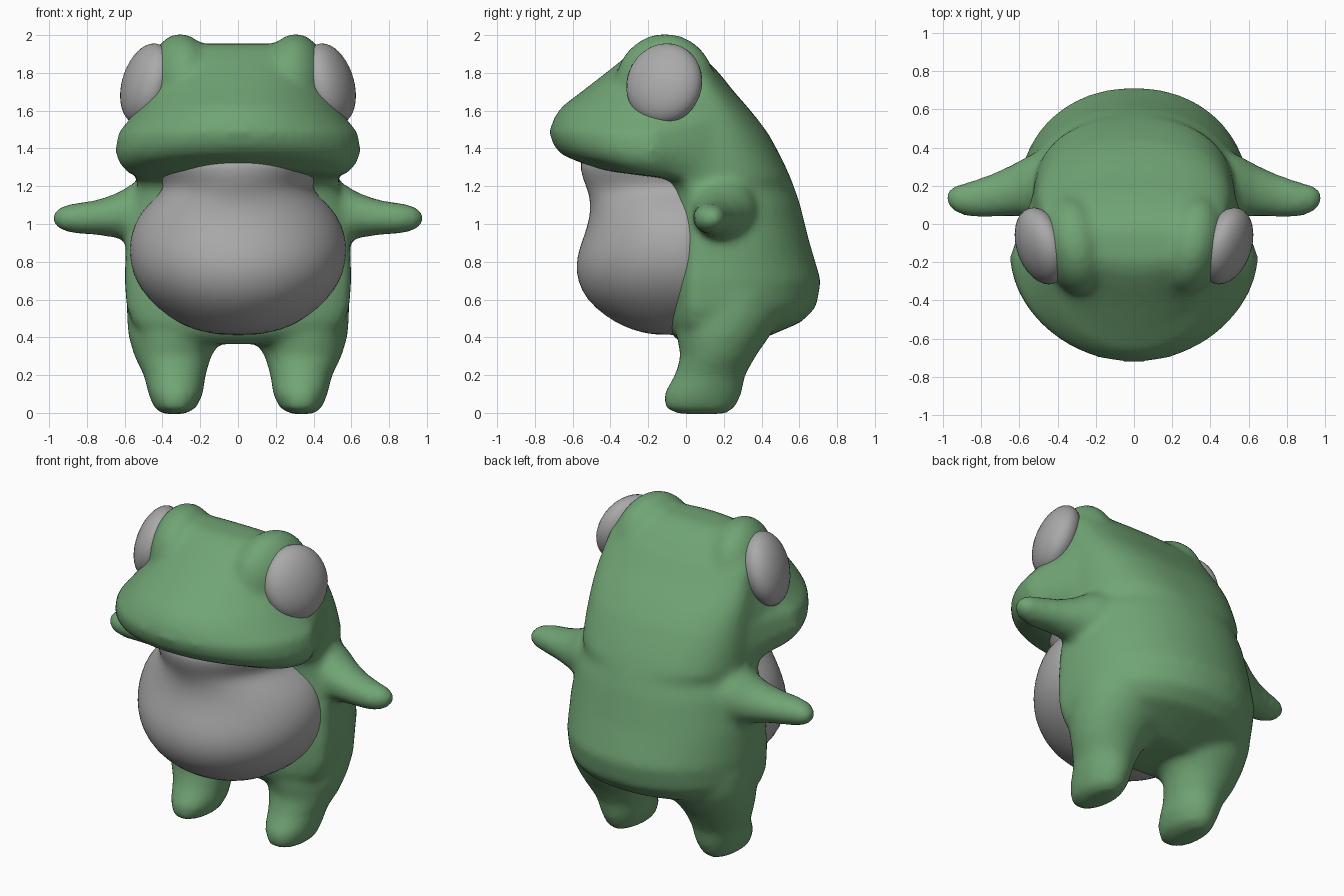
import bpy, bmesh, math
from mathutils import Matrix, Vector


def material(name, rgb):
    m = bpy.data.materials.new(name)
    m.diffuse_color = (*rgb, 1)
    return m


GREEN = material("frog green", (0.165, 0.375, 0.175))
GREY = material("pale grey", (0.40, 0.40, 0.40))


def make_object(name, bm, mat):
    bmesh.ops.recalc_face_normals(bm, faces=bm.faces[:])
    me = bpy.data.meshes.new(name)
    bm.to_mesh(me)
    bm.free()
    me.materials.append(mat)
    for p in me.polygons:
        p.use_smooth = True
    ob = bpy.data.objects.new(name, me)
    bpy.context.collection.objects.link(ob)
    return ob


def loft(bm, rings):
    """Skin a stack of equal-sized point rings and cap both ends."""
    rows = [[bm.verts.new(p) for p in r] for r in rings]
    n = len(rows[0])
    for a, b in zip(rows, rows[1:]):
        for i in range(n):
            j = (i + 1) % n
            bm.faces.new((a[i], a[j], b[j], b[i]))
    bm.faces.new(rows[0])
    bm.faces.new(rows[-1])


def egg_ring(z, yf, yb, w, cf, cb, wb=None, e=2.0, n=48):
    """Horizontal ring: front half-ellipse (half width w) about cf,
    back half superellipse (half width wb, exponent e) about cb."""
    wb = wb or w
    pts = []
    for i in range(n):
        a = 2 * math.pi * (i + 0.5) / n
        c, s = math.cos(a), math.sin(a)
        if s > 0:
            x = wb * math.copysign(abs(c) ** (2 / e), c)
            y = cb + (yb - cb) * s ** (2 / e)
        else:
            x, y = w * c, cf + (cf - yf) * s
        pts.append(Vector((x, y, z)))
    return pts


def ellipsoid(bm, loc, radii, rot=Matrix.Identity(4)):
    bmesh.ops.create_uvsphere(
        bm, u_segments=32, v_segments=20, radius=1,
        matrix=Matrix.Translation(loc) @ rot @ Matrix.Diagonal((*radii, 1)))


# Torso and head: height, front y, back y, front half width,
# front centre, back centre, back half width
BODY = [
    (0.365, -0.02, 0.34, 0.40, 0.08, 0.15, 0.40),
    (0.42, -0.08, 0.47, 0.51, 0.05, 0.15, 0.50),
    (0.48, -0.10, 0.61, 0.56, 0.05, 0.15, 0.56),
    (0.56, -0.10, 0.69, 0.59, 0.05, 0.15, 0.59),
    (0.70, -0.10, 0.715, 0.60, 0.05, 0.15, 0.60),
    (0.90, -0.10, 0.655, 0.595, 0.07, 0.15, 0.595),
    (1.10, -0.10, 0.605, 0.56, 0.08, 0.15, 0.56),
    (1.19, -0.10, 0.575, 0.53, 0.05, 0.12, 0.53),
    (1.24, -0.15, 0.555, 0.53, 0.00, 0.10, 0.53),
    (1.265, -0.47, 0.545, 0.58, -0.13, 0.10, 0.53),
    (1.32, -0.655, 0.52, 0.63, -0.14, 0.10, 0.53),
    (1.38, -0.70, 0.49, 0.655, -0.14, 0.10, 0.53),
    (1.48, -0.725, 0.435, 0.64, -0.14, 0.10, 0.525),
    (1.56, -0.70, 0.375, 0.575, -0.11, 0.10, 0.52),
    (1.62, -0.66, 0.325, 0.54, -0.05, 0.09, 0.515),
    (1.70, -0.555, 0.255, 0.505, 0.02, 0.07, 0.505),
    (1.80, -0.425, 0.175, 0.485, 0.03, 0.04, 0.485),
    (1.88, -0.325, 0.095, 0.45, -0.02, -0.01, 0.45),
    (1.93, -0.255, 0.03, 0.41, -0.06, -0.05, 0.41),
    (1.955, -0.19, -0.04, 0.34, -0.11, -0.10, 0.34),
]

# Legs: height, inner x, outer x, front y, back y
LEG = [
    (-0.006, 0.285, 0.395, -0.04, 0.21),
    (0.025, 0.22, 0.445, -0.115, 0.26),
    (0.10, 0.185, 0.475, -0.12, 0.295),
    (0.20, 0.17, 0.50, -0.06, 0.315),
    (0.30, 0.14, 0.55, -0.03, 0.37),
    (0.40, 0.08, 0.58, -0.05, 0.44),
    (0.50, 0.05, 0.59, -0.04, 0.50),
    (0.62, 0.10, 0.59, 0.0, 0.50),
]

# Arms: x, centre y, centre z, y radius, z radius
ARM = [
    (0.40, 0.21, 1.08, 0.19, 0.21),
    (0.54, 0.20, 1.065, 0.165, 0.16),
    (0.64, 0.175, 1.045, 0.135, 0.12),
    (0.74, 0.15, 1.035, 0.115, 0.095),
    (0.85, 0.13, 1.03, 0.095, 0.083),
    (0.93, 0.13, 1.03, 0.075, 0.068),
    (0.983, 0.14, 1.03, 0.035, 0.03),
]

bm = bmesh.new()
rings = [egg_ring(*r, e=2.5 if r[0] > 1.2 else 2.1) for r in BODY]
for ring in rings:
    for p in ring:
        # raise the middle of the upper lip into an arch
        if p.z > 1.26:
            fade = min(1, max(0, (1.5 - p.z) / 0.2))
            p.z += 0.14 * max(0, -0.3 - p.y) * fade
loft(bm, rings)

for side in (-1, 1):
    # leg and foot
    leg = []
    for z, x0, x1, y0, y1 in LEG:
        ym = (y0 + y1) / 2
        leg.append([p + Vector((side * (x0 + x1) / 2, 0, 0))
                    for p in egg_ring(z, y0, y1, (x1 - x0) / 2, ym, ym, n=24)])
    loft(bm, leg)
    # arm
    arm = []
    for x, y, z, ry, rz in ARM:
        angles = [2 * math.pi * i / 20 for i in range(20)]
        arm.append([Vector((side * x, y + ry * math.cos(a), z + rz * math.sin(a)))
                    for a in angles])
    loft(bm, arm)
    # brow ridge beside the eye
    ellipsoid(bm, (side * 0.305, -0.11, 1.73), (0.175, 0.27, 0.278),
              Matrix.Rotation(-0.2 * side, 4, 'Z'))

body = make_object("body", bm, GREEN)
remesh = body.modifiers.new("fuse", 'REMESH')
remesh.mode = 'VOXEL'
remesh.voxel_size = 0.024
remesh.use_smooth_shade = True
soften = body.modifiers.new("soften", 'SMOOTH')
soften.factor = 0.5
soften.iterations = 8

# Belly and throat: height, front y, half width
BELLY = [
    (0.412, -0.16, 0.08), (0.427, -0.24, 0.18), (0.457, -0.33, 0.275),
    (0.51, -0.425, 0.37), (0.60, -0.53, 0.475), (0.70, -0.575, 0.542),
    (0.78, -0.583, 0.567), (0.86, -0.57, 0.577), (0.95, -0.535, 0.567),
    (1.04, -0.51, 0.53), (1.11, -0.507, 0.47), (1.16, -0.517, 0.415),
    (1.20, -0.53, 0.395), (1.25, -0.55, 0.41), (1.32, -0.565, 0.44),
    (1.40, -0.53, 0.43),
]
bm = bmesh.new()
loft(bm, [egg_ring(z, yf, 0.15, w, -0.08 if z < 0.5 else -0.02, 0.0)
          for z, yf, w in BELLY])
belly = make_object("belly", bm, GREY)
belly.modifiers.new("round", 'SUBSURF').levels = 1

# Eyes, tilted inward at the top and the front
for side, label in ((-1, "left"), (1, "right")):
    rot = (Matrix.Rotation(-0.33 * side, 4, 'Z')
           @ Matrix.Rotation(-0.28 * side, 4, 'Y'))
    bm = bmesh.new()
    ellipsoid(bm, (side * 0.485, -0.115, 1.742), (0.118, 0.208, 0.22), rot)
    make_object(label + "_eye", bm, GREY)
